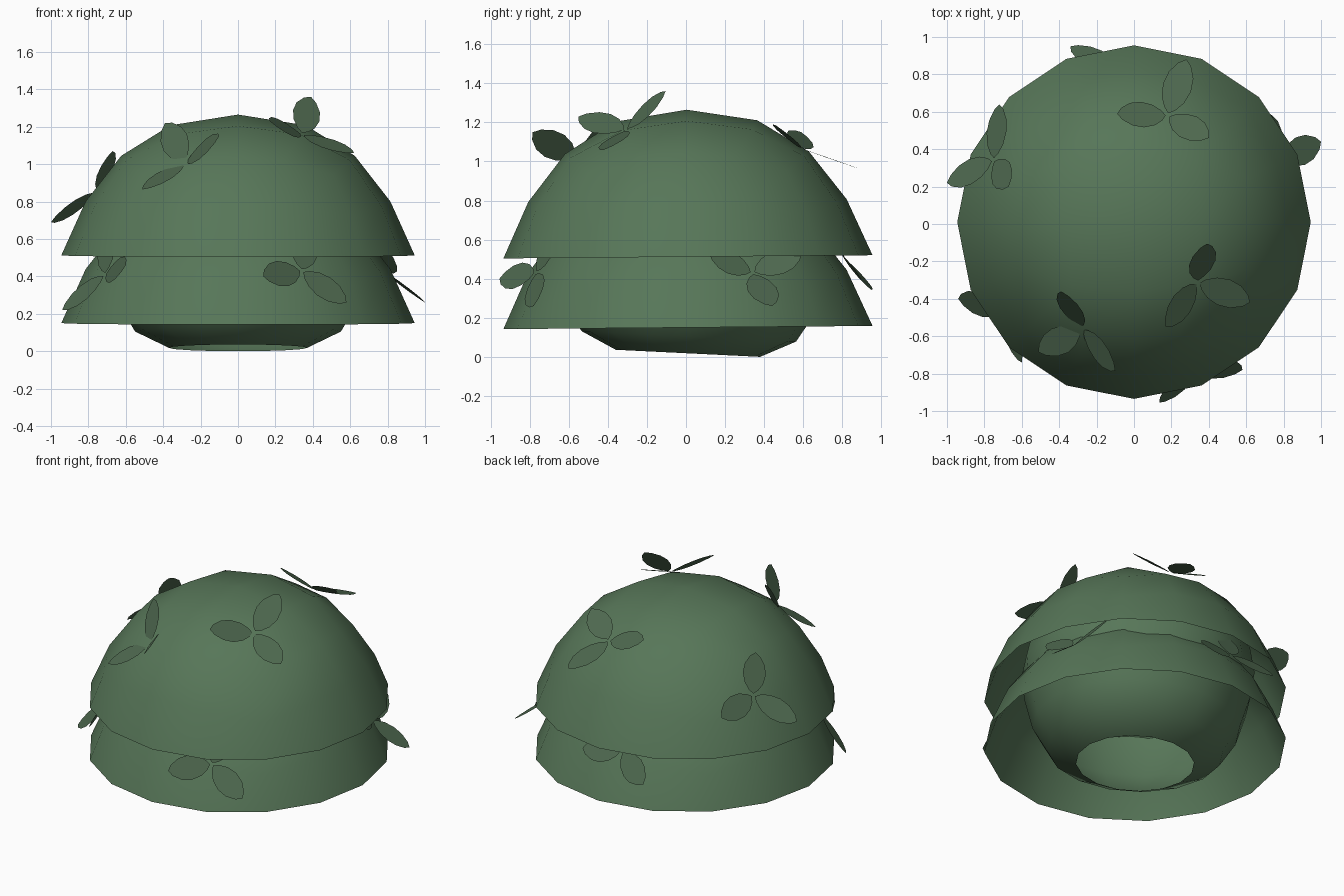
import bpy, bmesh, math
from mathutils import Vector, Matrix

if "Cube" in bpy.data.objects:
    bpy.data.objects.remove(bpy.data.objects["Cube"])


def material(name, rgb):
    m = bpy.data.materials.new(name)
    m.diffuse_color = (*rgb, 1)
    m.use_nodes = True
    m.node_tree.nodes["Principled BSDF"].inputs["Base Color"].default_value = m.diffuse_color
    return m


GREEN = material("foliage_green", (0.095, 0.182, 0.098))
LEAF = material("leaf_green", (0.075, 0.138, 0.077))


def finish(name, bm, mat, smooth):
    mesh = bpy.data.meshes.new(name)
    bm.to_mesh(mesh)
    bm.free()
    mesh.materials.append(mat)
    for p in mesh.polygons:
        p.use_smooth = smooth
    ob = bpy.data.objects.new(name, mesh)
    bpy.context.collection.objects.link(ob)
    return ob


def lean(bm, tilt, pivot_z):
    bm.transform(Matrix.Translation((0, 0.01, pivot_z))
                 @ Matrix.Rotation(math.radians(tilt), 4, 'X')
                 @ Matrix.Translation((0, 0, -pivot_z)))


def lathe(name, profile, tilt, pivot_z, sides=16):
    """Turn (radius, z) points, bottom to apex, into an open shell."""
    bm = bmesh.new()
    rings = []
    for r, z in profile:
        if r == 0:
            rings.append([bm.verts.new((0, 0, z))] * sides)
        else:
            rings.append([bm.verts.new((r * math.cos(2 * math.pi * i / sides),
                                        r * math.sin(2 * math.pi * i / sides), z))
                          for i in range(sides)])
    for a, b in zip(rings, rings[1:]):
        for i in range(sides):
            j = (i + 1) % sides
            vs = [a[i], a[j], b[j], b[i]]
            bm.faces.new(list(dict.fromkeys(vs)))
    lean(bm, tilt, pivot_z)
    return finish(name, bm, GREEN, True)


def waist(h):
    """Radius factor of a dome at height fraction h: flared at the rim."""
    table = [(0, 1), (0.385, 0.933), (0.71, 0.935), (0.925, 1), (1.01, 1)]
    for (h0, f0), (h1, f1) in zip(table, table[1:]):
        if h <= h1:
            return f0 + (f1 - f0) * max(0, h - h0) / (h1 - h0)
    return 1


def dome(name, rim, top, radius=0.945):
    """Upper half of a cube rounded into a sphere, four quads per edge."""
    bm = bmesh.new()
    t = [math.tan(math.radians(a)) for a in (-45, -22.5, 0, 22.5, 45)]
    patches = [lambda u, v: Vector((u, v, 1))]
    for k in range(4):
        turn = Matrix.Rotation(k * math.pi / 2, 3, 'Z')
        patches.append(lambda u, v, turn=turn: turn @ Vector((1, u, v)))
    for n, patch in enumerate(patches):
        rows = range(4) if n == 0 else range(2, 4)
        for j in rows:
            for i in range(4):
                corners = []
                for a, b in ((i, j), (i + 1, j), (i + 1, j + 1), (i, j + 1)):
                    p = patch(t[a], t[b]).normalized()
                    f = radius * waist(p.z)
                    corners.append(bm.verts.new((p.x * f, p.y * f, rim + p.z * (top - rim))))
                bm.faces.new(corners)
    bmesh.ops.remove_doubles(bm, verts=bm.verts[:], dist=1e-4)
    lean(bm, 0.5, rim)
    return finish(name, bm, GREEN, True)


# Two identical foliage domes, stacked
dome("upper_foliage_dome", 0.512, 1.265)
dome("lower_foliage_dome", 0.15, 0.903)

# Inner core, open underneath and leaning slightly
lathe("inner_core", [(0.37, 0.018), (0.55, 0.105), (0.65, 0.27), (0.71, 0.48),
                     (0.73, 0.65), (0.69, 0.85), (0.56, 1.02), (0.35, 1.14), (0, 1.2)], -2.8, 0.018)

# Leaf sprigs: base point followed by three leaf tips
SPRIGS = {
    "back_top": [(.18, .58, 1.07), (.28, .88, .965), (-.09, .59, 1.15), (.40, .46, 1.185)],
    "left_top": [(-.75, .34, .85), (-.72, .64, .80), (-1.0, .22, .69), (-.67, .20, 1.07)],
    "right_top": [(.34, -.31, 1.16), (.39, -.105, 1.36), (.62, -.42, 1.06), (.17, -.55, 1.23)],
    "front_top": [(-.28, -.56, 1.01), (-.39, -.36, 1.22), (-.51, -.685, .865), (-.10, -.785, 1.15)],
    "front_low": [(.34, -.77, .43), (.135, -.955, .40), (.58, -.78, .26), (.37, -.67, .63)],
    "left_low": [(-.71, -.46, .41), (-.94, -.40, .22), (-.60, -.74, .46), (-.70, -.36, .64)],
    "right_low": [(.78, .34, .43), (1.0, .44, .26), (.71, .59, .53), (.81, .12, .53)],
    "back_low": [(-.09, .83, .47), (-.34, .95, .36), (.18, .87, .44), (-.15, .72, .67)],
}
# Half outline of a leaf: fraction along, fraction of half width
OUTLINE = [(0.04, 0), (0.12, .40), (0.28, .80), (0.50, 1), (0.72, .88), (0.91, .46), (1, 0)]

for name, pts in SPRIGS.items():
    base, *tips = [Vector(p) for p in pts]
    normal = (tips[1] - tips[0]).cross(tips[2] - tips[0]).normalized()
    if normal.dot(base - Vector((0, 0, 0.3))) < 0:
        normal = -normal
    bm = bmesh.new()
    for tip in tips:
        axis = tip - base
        side = normal.cross(axis).normalized() * 0.078
        loop = [base + axis * t + side * w for t, w in OUTLINE]
        loop += [base + axis * t - side * w for t, w in OUTLINE[-2:0:-1]]
        f = bm.faces.new([bm.verts.new(p) for p in loop])
        f.normal_update()
        if f.normal.dot(normal) < 0:
            f.normal_flip()
    finish(name + "_leaf_sprig", bm, LEAF, False)
